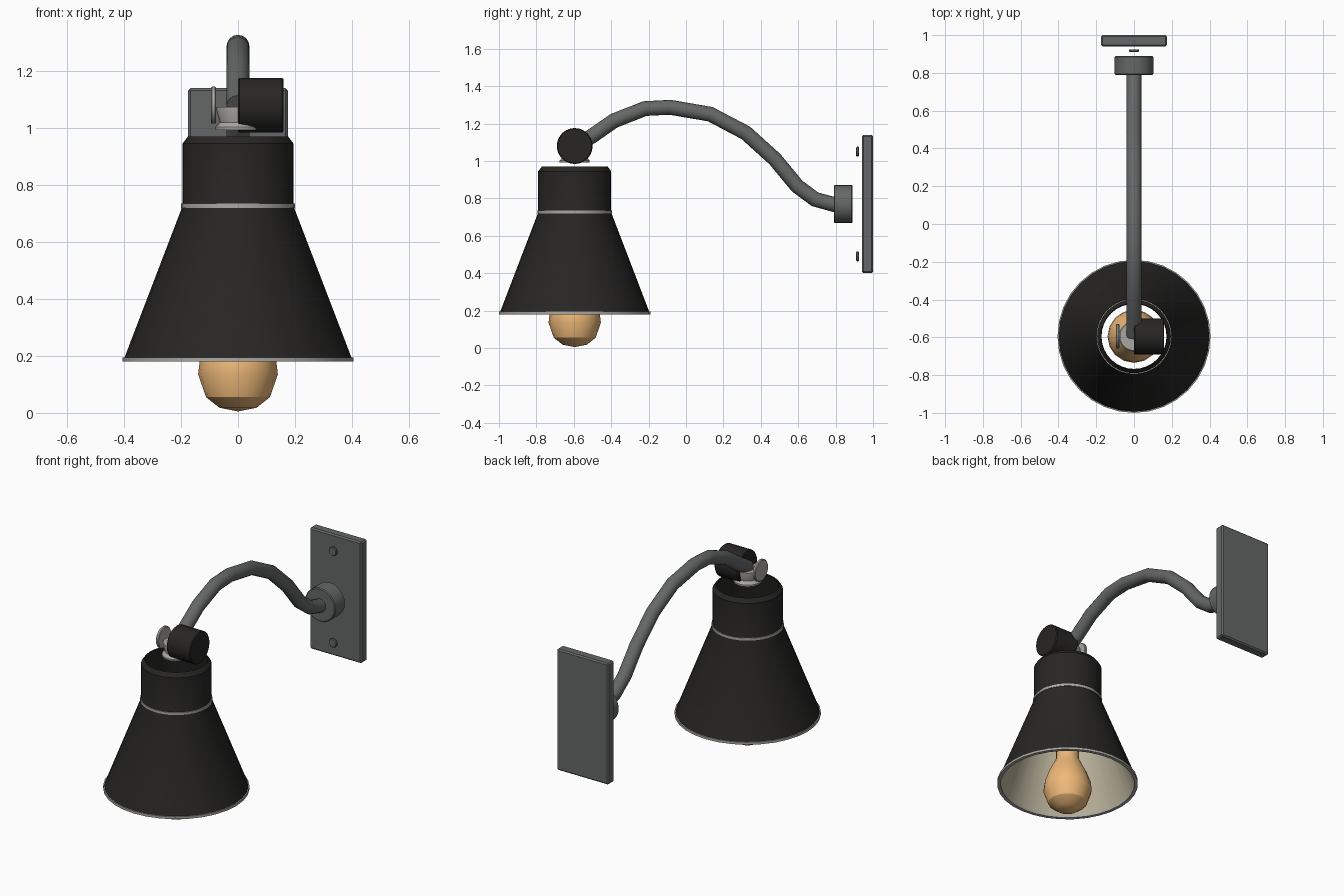
import bpy, bmesh, math
from mathutils import Matrix, Vector

if "Cube" in bpy.data.objects:
    bpy.data.objects.remove(bpy.data.objects["Cube"])


def mat(name, r, g, b):
    m = bpy.data.materials.new(name)
    m.diffuse_color = (r, g, b, 1)
    m.use_nodes = True
    m.node_tree.nodes["Principled BSDF"].inputs["Base Color"].default_value = m.diffuse_color
    return m


GREY = mat("iron_grey", 0.13, 0.135, 0.135)
BLACK = mat("matte_black", 0.02, 0.019, 0.018)
STEEL = mat("pale_metal", 0.40, 0.39, 0.36)
CREAM = mat("cream_inside", 0.50, 0.45, 0.33)
AMBER = mat("amber_glass", 0.85, 0.48, 0.19)
SY = -0.595  # y of the shade axis


def finish(name, bm, mats):
    bmesh.ops.recalc_face_normals(bm, faces=bm.faces)
    me = bpy.data.meshes.new(name)
    bm.to_mesh(me)
    bm.free()
    for m in mats:
        me.materials.append(m)
    ob = bpy.data.objects.new(name, me)
    bpy.context.collection.objects.link(ob)
    bpy.ops.object.select_all(action='DESELECT')
    ob.select_set(True)
    bpy.context.view_layer.objects.active = ob
    bpy.ops.object.shade_smooth_by_angle(angle=math.radians(32))
    return ob


def lathe(name, pts, mats, loc, axis='Z', n=32, closed=False, slots=None):
    """Spin (radius, height) points around an axis through loc."""
    bm = bmesh.new()
    rings = [[bm.verts.new((r * math.cos(2 * math.pi * k / n),
                            r * math.sin(2 * math.pi * k / n), z))
              for k in range(n)] for r, z in pts]
    for i in range(len(pts) if closed else len(pts) - 1):
        a, b = rings[i], rings[(i + 1) % len(pts)]
        for k in range(n):
            j = (k + 1) % n
            f = bm.faces.new((a[k], a[j], b[j], b[k]))
            f.material_index = slots[i] if slots else 0
    bmesh.ops.remove_doubles(bm, verts=bm.verts, dist=1e-5)
    rot = {'Z': Matrix(), 'X': Matrix.Rotation(math.pi / 2, 4, 'Y'),
           'Y': Matrix.Rotation(-math.pi / 2, 4, 'X')}[axis]
    bm.transform(Matrix.Translation(loc) @ rot)
    return finish(name, bm, mats)


def drum(name, r, h0, h1, m, loc, axis, bev=0.005, n=24):
    """Solid cylinder with eased edges."""
    return lathe(name, [(0, h0), (r - bev, h0), (r, h0 + bev), (r, h1 - bev),
                        (r - bev, h1), (0, h1)], [m], loc, axis, n)


# wall plate
bm = bmesh.new()
bmesh.ops.create_cube(bm, size=1)
bm.transform(Matrix.Translation((0, 0.97, 0.77)) @ Matrix.Diagonal((0.35, 0.06, 0.74, 1)))
bmesh.ops.bevel(bm, geom=bm.edges[:], offset=0.008, segments=1, affect='EDGES')
finish("wall_plate", bm, [GREY])

# hub and plate screws
drum("arm_hub", 0.102, 0.79, 0.89, GREY, (0, 0, 0.77), 'Y')
for label, z in (("upper", 1.05), ("lower", 0.49)):
    drum(label + "_screw", 0.027, 0.91, 0.925, GREY, (0, 0, z), 'Y', 0.004, 16)

# curved arm: circular section swept along a path in the yz plane
path = [(-0.59, 1.08), (-0.5, 1.135), (-0.385, 1.215), (-0.22, 1.28), (-0.085, 1.287),
        (0.13, 1.25), (0.32, 1.15), (0.475, 1.01), (0.594, 0.866), (0.69, 0.795), (0.80, 0.765)]
path = [Vector((0, y, z)) for y, z in path]
bm = bmesh.new()
rings = []
N = 16
for i, p in enumerate(path):
    t = (path[min(i + 1, len(path) - 1)] - path[max(i - 1, 0)]).normalized()
    up = Vector((1, 0, 0)).cross(t)
    rings.append([bm.verts.new(p + 0.04 * (Vector((math.cos(a), 0, 0)) + up * math.sin(a)))
                  for a in (2 * math.pi * k / N for k in range(N))])
for a, b in zip(rings, rings[1:]):
    for k in range(N):
        bm.faces.new((a[k], a[(k + 1) % N], b[(k + 1) % N], b[k]))
bm.faces.new(rings[0])
bm.faces.new(rings[-1])
finish("curved_arm", bm, [GREY])

# swivel joint: knob, thumb disc and cup
drum("swivel_knob", 0.096, 0.0, 0.16, BLACK, (0, SY, 1.08), 'X')
drum("thumb_disc", 0.065, -0.095, -0.077, STEEL, (0, SY, 1.08), 'X', 0.004)
lathe("swivel_cup", [(0, 0.993), (0.08, 0.993), (0.08, 1.003), (0.064, 1.02),
                     (0.075, 1.06), (0.075, 1.073), (0, 1.073)], [STEEL], (0, SY, 0), n=24)

# shade: black outside, cream inside, open neck
lathe("shade", [(0.400, 0.19), (0.195, 0.725), (0.195, 0.945), (0.176, 0.97),
                (0.172, 0.965), (0.183, 0.94), (0.183, 0.725), (0.388, 0.19)],
      [BLACK, CREAM], (0, SY, 0), closed=True, slots=[0, 0, 0, 0, 0, 0, 1, 0])
for name, r0, r1, z0, z1 in (("shade_rim", 0.385, 0.405, 0.18, 0.195),
                             ("neck_band", 0.188, 0.2, 0.72, 0.735)):
    lathe(name, [(r0, z0), (r1, z0), (r1, z1), (r0, z1)], [STEEL], (0, SY, 0), closed=True)

# bulb
lathe("bulb", [(0, 0.005), (0.065, 0.018), (0.112, 0.055), (0.14, 0.135), (0.134, 0.185),
               (0.112, 0.25), (0.085, 0.305), (0.066, 0.345), (0.066, 0.50), (0, 0.50)],
      [AMBER], (0, SY, 0), n=16)
